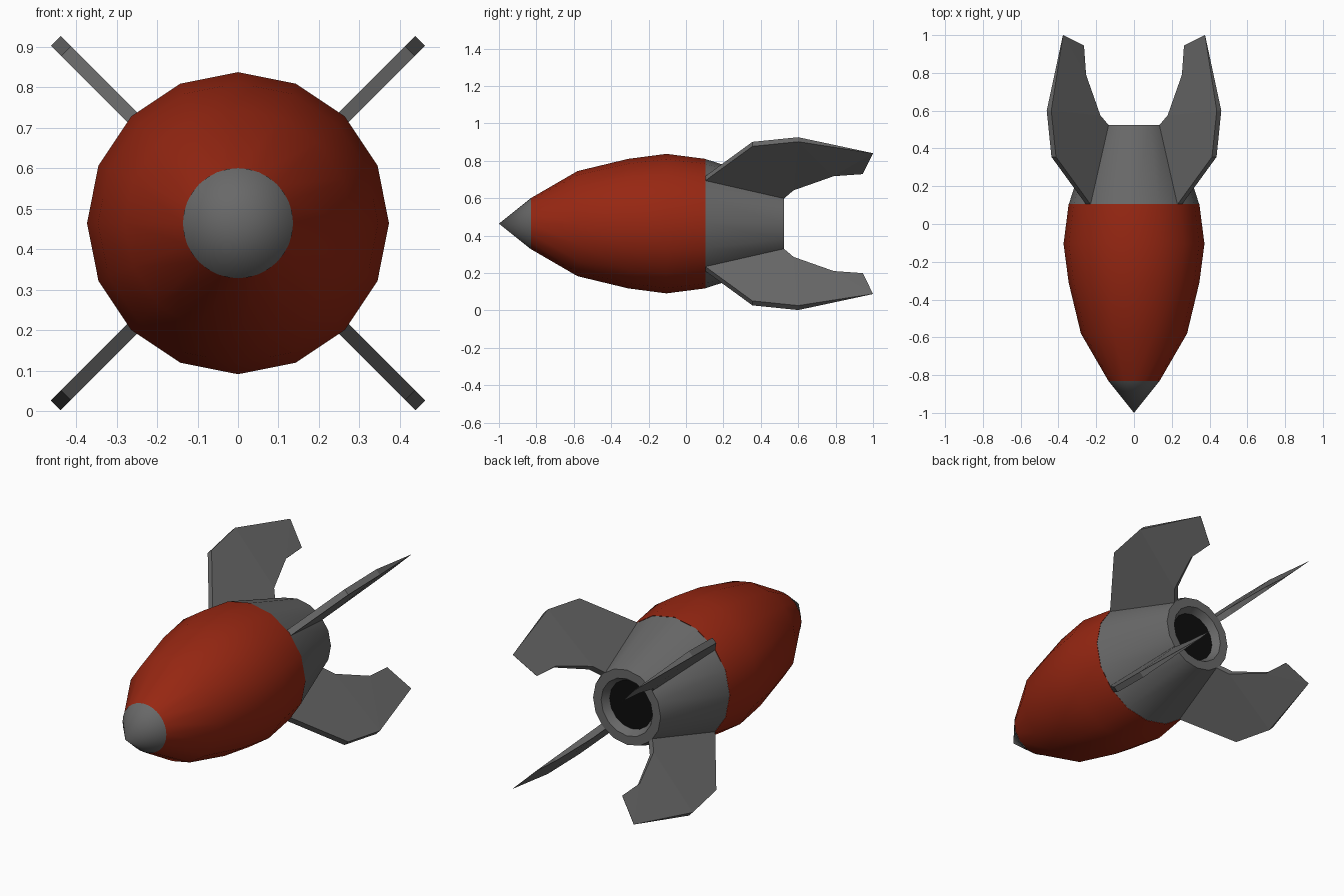
import bpy, bmesh, math
from mathutils import Vector

if "Cube" in bpy.data.objects:
    bpy.data.objects.remove(bpy.data.objects["Cube"])

ZC = 0.464  # height of the body axis


def material(name, rgb):
    m = bpy.data.materials.new(name)
    m.diffuse_color = (*rgb, 1)
    m.use_nodes = True
    m.node_tree.nodes["Principled BSDF"].inputs["Base Color"].default_value = m.diffuse_color
    return m


red = material("red_paint", (0.31, 0.02, 0.006))
grey = material("dark_grey_metal", (0.14, 0.14, 0.14))
black = material("black_exhaust", (0.004, 0.004, 0.004))


def finish(bm, name, mats, smooth_angle=None):
    bmesh.ops.recalc_face_normals(bm, faces=bm.faces)
    me = bpy.data.meshes.new(name)
    bm.to_mesh(me)
    bm.free()
    ob = bpy.data.objects.new(name, me)
    bpy.context.collection.objects.link(ob)
    for m in mats:
        me.materials.append(m)
    if smooth_angle:
        bpy.ops.object.select_all(action='DESELECT')
        ob.select_set(True)
        bpy.context.view_layer.objects.active = ob
        bpy.ops.object.shade_smooth_by_angle(angle=math.radians(smooth_angle))
    return ob


def lathe(name, profile, sides, mats, dark_from=None):
    """Turn (y, radius) points round the body axis; radius 0 closes to a tip."""
    bm = bmesh.new()
    rings = []
    for y, r in profile:
        n = sides if r > 0 else 1
        rings.append([bm.verts.new((r * math.sin(2 * math.pi * i / n), y,
                                    ZC + r * math.cos(2 * math.pi * i / n)))
                      for i in range(n)])
    for k, (a, b) in enumerate(zip(rings, rings[1:])):
        for i in range(sides):
            j = (i + 1) % sides
            if len(a) == 1:
                f = bm.faces.new((a[0], b[i], b[j]))
            elif len(b) == 1:
                f = bm.faces.new((a[i], a[j], b[0]))
            else:
                f = bm.faces.new((a[i], a[j], b[j], b[i]))
            if dark_from is not None and k >= dark_from:
                f.material_index = 1
    return finish(bm, name, mats, 35)


# Nose cone, red hull and tail with recessed exhaust
lathe("nose_cone", [(-1.0, 0), (-0.83, 0.136)], 32, [grey])
lathe("hull", [(-0.83, 0.136), (-0.58, 0.281), (-0.31, 0.346),
               (-0.105, 0.373), (0.105, 0.346)], 16, [red])
lathe("tail", [(0.105, 0.345), (0.525, 0.21), (0.525, 0.16),
               (0.485, 0.135), (0.485, 0)], 16, [grey, black], dark_from=3)

# Fin outline: (y, radial distance / sqrt 2, thickness), thinning to a sharp rear edge
T = 0.034
FIN = [(0.105, 0.243, T), (0.355, 0.425, T), (0.6, 0.45, T), (1.0, 0.376, 0.001),
       (0.945, 0.265, 0.001), (0.79, 0.26, 0.018), (0.575, 0.19, T),
       (0.527, 0.149, T), (0.515, 0.135, T), (0.125, 0.22, T)]


def fin(name, sx, sz):
    out = Vector((sx, 0, sz))
    side = Vector((sz, 0, -sx)).normalized()
    bm = bmesh.new()
    loops = [[bm.verts.new(out * c + Vector((0, y, ZC)) + side * (s * t / 2))
              for y, c, t in FIN] for s in (-1, 1)]
    n = len(FIN)
    caps = [bm.faces.new(lp) for lp in loops]
    for i in range(n):
        j = (i + 1) % n
        bm.faces.new((loops[0][i], loops[0][j], loops[1][j], loops[1][i]))
    bmesh.ops.recalc_face_normals(bm, faces=bm.faces)
    bmesh.ops.triangulate(bm, faces=caps)
    finish(bm, name, [grey])


# Four diagonal fins
for sx, h in ((-1, "left"), (1, "right")):
    for sz, v in ((-1, "lower"), (1, "upper")):
        fin(f"{v}_{h}_fin", sx, sz)
